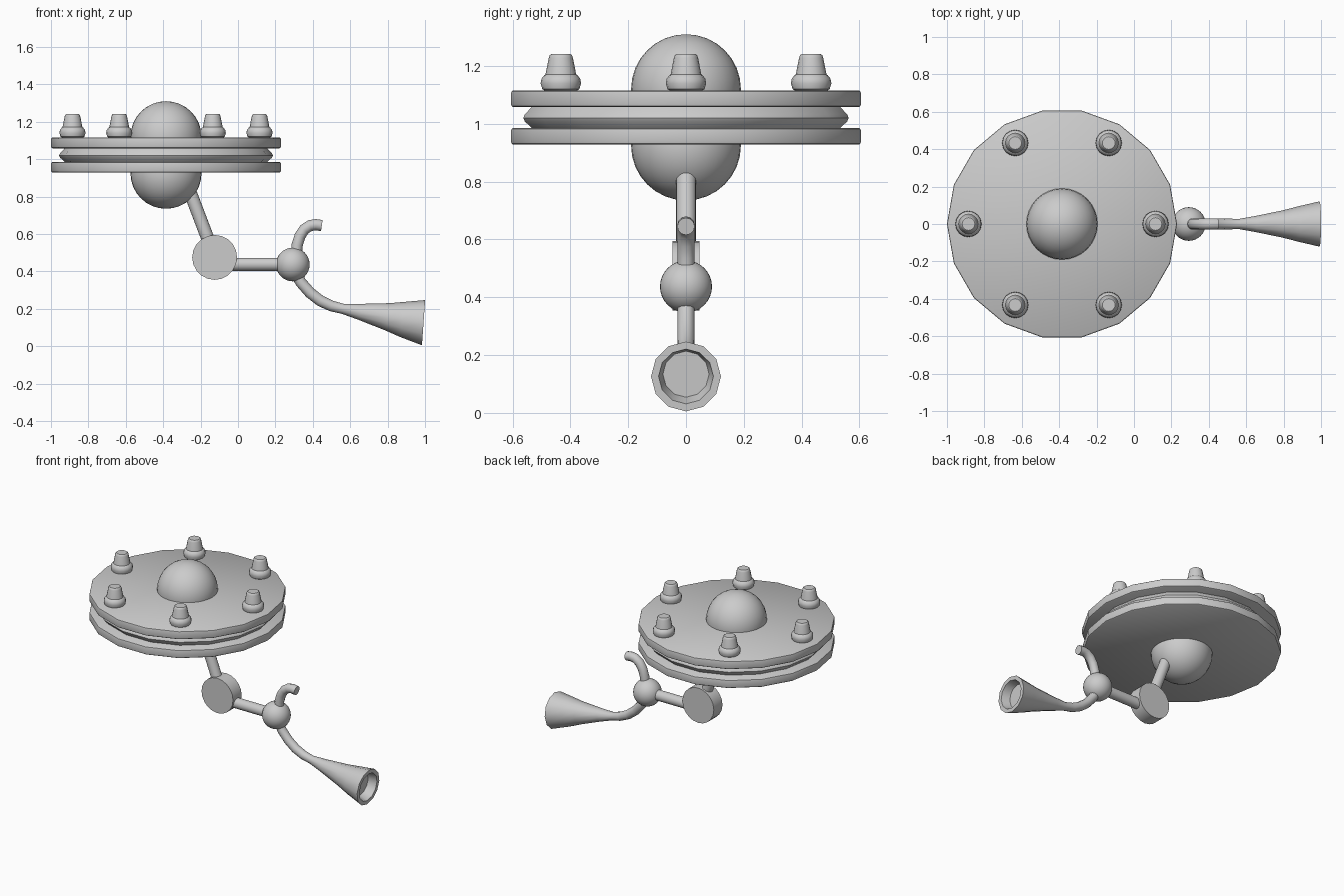
import bpy, bmesh
from math import sin, cos, pi, radians
from mathutils import Vector

if "Cube" in bpy.data.objects:
    bpy.data.objects.remove(bpy.data.objects["Cube"])


def finish(ob, name):
    ob.name = name
    bpy.ops.object.select_all(action='DESELECT')
    ob.select_set(True)
    bpy.context.view_layer.objects.active = ob
    bpy.ops.object.shade_smooth_by_angle(angle=radians(35))
    return ob


def sweep(name, sections, sides, loc=(0, 0, 0)):
    """Skin rings given as (x, z, radius, heading in degrees), capped at both ends."""
    bm = bmesh.new()
    rings = []
    for x, z, r, heading in sections:
        t = radians(heading)
        n, s = Vector((-sin(t), 0, cos(t))), Vector((0, 1, 0))
        rings.append([bm.verts.new(Vector((x, 0, z)) + r * (cos(a) * n + sin(a) * s))
                      for a in (2 * pi * i / sides for i in range(sides))])
    for a, b in zip(rings, rings[1:]):
        for i in range(sides):
            j = (i + 1) % sides
            bm.faces.new((a[i], a[j], b[j], b[i]))
    bm.faces.new(rings[0])
    bm.faces.new(rings[-1])
    bmesh.ops.recalc_face_normals(bm, faces=bm.faces)
    me = bpy.data.meshes.new(name)
    bm.to_mesh(me)
    bm.free()
    ob = bpy.data.objects.new(name, me)
    ob.location = loc
    bpy.context.collection.objects.link(ob)
    return finish(ob, name)


def lathe(name, profile, sides, loc=(0, 0, 0)):
    return sweep(name, [(0, z, r, 90) for r, z in profile], sides, loc)


def ball(name, r, loc):
    bpy.ops.mesh.primitive_uv_sphere_add(segments=32, ring_count=16, radius=r, location=loc)
    return finish(bpy.context.object, name)


CX = -0.385  # disc axis

# Stacked discs
plate = [(0.607, 0), (0.613, 0.004), (0.615, 0.012), (0.615, 0.046), (0.613, 0.054), (0.607, 0.058)]
for name, z0 in (("lower_disc", 0.928), ("upper_disc", 1.058)):
    lathe(name, [(r, z + z0) for r, z in plate], 18, (CX, 0, 0))
lathe("middle_disc", [(0.54, 0.984), (0.566, 1.008), (0.572, 1.02), (0.566, 1.033), (0.54, 1.06)],
      18, (CX, 0, 0))

# Domes above and below
ball("upper_dome", 0.19, (CX, 0, 1.12))
ball("lower_dome", 0.19, (CX, 0, 0.925))

# Ring of six knobs
knob = [(0.05, 1.112), (0.064, 1.12), (0.07, 1.14), (0.067, 1.156), (0.057, 1.169),
        (0.053, 1.171), (0.042, 1.228), (0.039, 1.237), (0.034, 1.241)]
for i in range(6):
    a = i * pi / 3
    lathe(f"knob_{i + 1}", knob, 16, (CX + 0.5 * cos(a), 0.5 * sin(a), 0))

# Linkage arms and joints
sweep("upper_arm", [(-0.27, 0.86, 0.035, -69), (-0.15, 0.545, 0.035, -69)], 16)
bpy.ops.mesh.primitive_cylinder_add(vertices=20, radius=0.12, depth=0.094,
                                    location=(-0.125, 0, 0.475), rotation=(pi / 2, 0, 0))
finish(bpy.context.object, "elbow_joint")
sweep("fore_arm", [(-0.06, 0.438, 0.035, 0), (0.25, 0.438, 0.035, 0)], 16)
ball("ball_joint", 0.09, (0.293, 0, 0.437))

# Curved mouthpiece
sweep("mouthpiece", [(0.312, 0.48, 0.03, 88), (0.316, 0.54, 0.03, 80), (0.331, 0.588, 0.03, 64),
                     (0.354, 0.624, 0.03, 43), (0.385, 0.645, 0.03, 18), (0.415, 0.65, 0.03, 0),
                     (0.448, 0.645, 0.03, -8)], 12)

# Horn with a recessed mouth
sweep("horn", [(0.295, 0.42, 0.03, -60), (0.335, 0.343, 0.03, -54), (0.385, 0.286, 0.03, -43),
               (0.44, 0.243, 0.03, -32), (0.5, 0.215, 0.029, -20), (0.56, 0.2, 0.027, -12),
               (0.65, 0.184, 0.043, -9), (0.8, 0.157, 0.074, -8), (0.88, 0.143, 0.095, -7),
               (0.992, 0.126, 0.121, -4), (0.992, 0.126, 0.095, -4),
               (0.935, 0.134, 0.08, -4)], 12)
